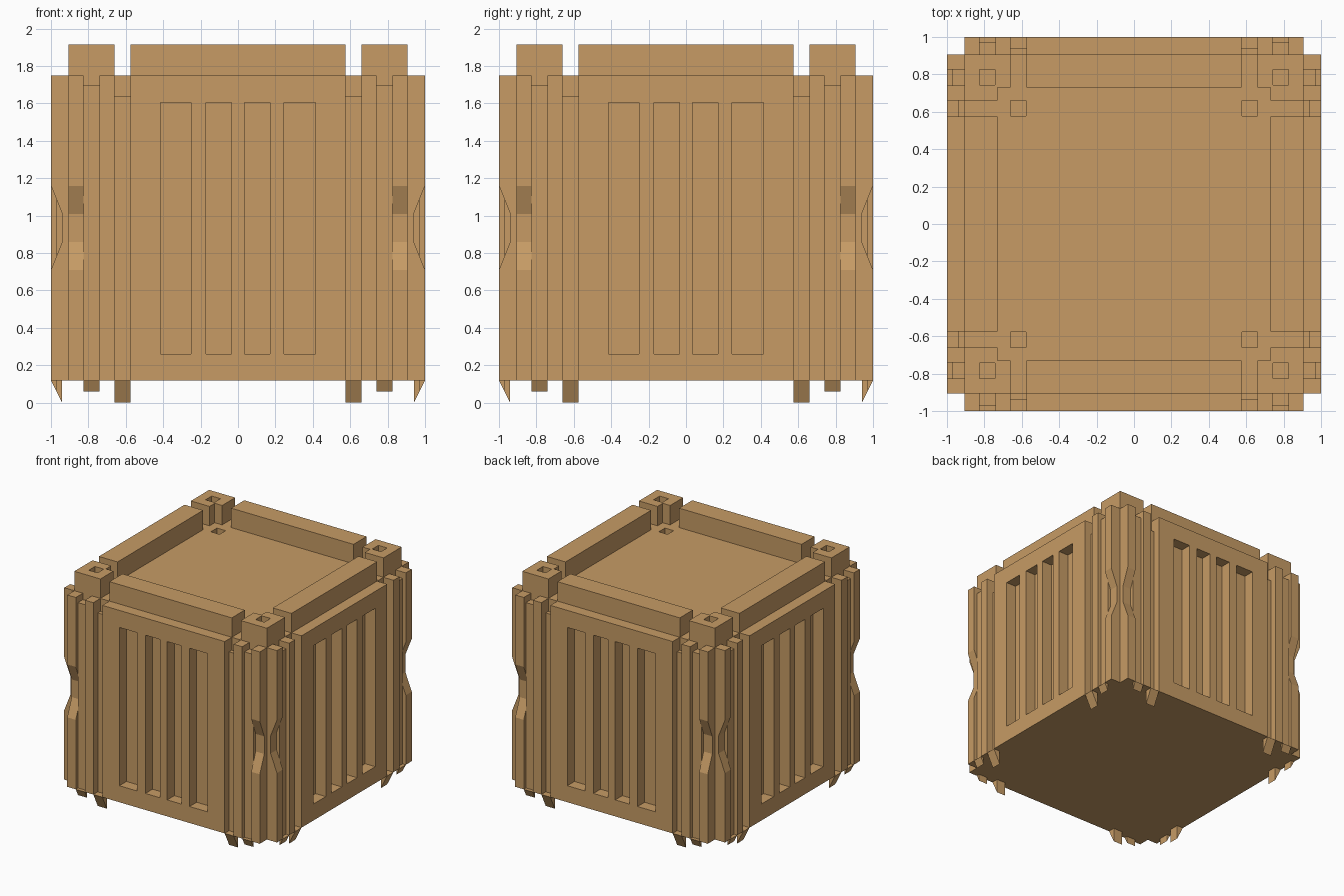
import bpy, bmesh
from math import radians
from mathutils import Matrix, Vector

if "Cube" in bpy.data.objects:
    bpy.data.objects.remove(bpy.data.objects["Cube"])

BOT, TOP, RIM = 0.12, 1.75, 1.915      # body bottom, body top, rim top
CORE, OUT = 0.905, 1.0                 # core half width, outer half width

tan = bpy.data.materials.new("tan")
tan.diffuse_color = (0.57, 0.33, 0.13, 1)
tan.use_nodes = True
tan.node_tree.nodes["Principled BSDF"].inputs["Base Color"].default_value = tan.diffuse_color


def add_prism(bm, loop, step):
    """Extrude a closed loop of points along a vector."""
    face = bm.faces.new([bm.verts.new(p) for p in loop])
    new = bmesh.ops.extrude_face_region(bm, geom=[face])["geom"]
    bmesh.ops.translate(bm, vec=step, verts=[v for v in new if isinstance(v, bmesh.types.BMVert)])


def finish(name, bm, k=0):
    """Turn a bmesh into an object, rotated k quarter turns about z."""
    bmesh.ops.transform(bm, matrix=Matrix.Rotation(radians(90 * k), 4, 'Z'), verts=bm.verts)
    bmesh.ops.recalc_face_normals(bm, faces=bm.faces)
    me = bpy.data.meshes.new(name)
    bm.to_mesh(me)
    bm.free()
    me.materials.append(tan)
    ob = bpy.data.objects.new(name, me)
    bpy.context.collection.objects.link(ob)
    return ob


def side_part(name, pieces, k):
    """Pieces are (profile of (outward, z), start, end) on the front side."""
    bm = bmesh.new()
    for prof, u0, u1 in pieces:
        add_prism(bm, [(u0, -d, z) for d, z in prof], Vector((u1 - u0, 0, 0)))
    return finish(name, bm, k)


def upright(name, loops, z0, z1, k=0):
    """Extrude plan outlines upward."""
    bm = bmesh.new()
    for loop in loops:
        add_prism(bm, [(x, y, z0) for x, y in loop], Vector((0, 0, z1 - z0)))
    return finish(name, bm, k)


def rect(a0, b0, a1, b1):
    return [(a0, b0), (a1, b0), (a1, b1), (a0, b1)]


def cut(ob, cutter):
    mod = ob.modifiers.new("cut", 'BOOLEAN')
    mod.operation, mod.solver, mod.object = 'DIFFERENCE', 'EXACT', cutter
    bpy.context.view_layer.objects.active = ob
    bpy.ops.object.modifier_apply(modifier=mod.name)
    bpy.data.objects.remove(cutter)


def mirrored(prof, a, b):
    return [(prof, a, b), (prof, -b, -a)]


# core box with four small sockets in its lid
core = upright("core_box", [rect(-CORE, -CORE, CORE, CORE)], BOT, TOP)
holes = [rect(min(sx * .578, sx * .66), min(sy * .578, sy * .66),
              max(sx * .578, sx * .66), max(sy * .578, sy * .66))
         for sx in (-1, 1) for sy in (-1, 1)]
cut(core, upright("socket_cutter", holes, TOP - 0.05, TOP + 0.1))

slots = [(-.415, -.25), (-.17, -.035), (.035, .17), (.245, .415)]
notched = [(CORE, BOT), (OUT, BOT), (OUT, .71), (.94, .86), (.94, 1.01),
           (OUT, 1.16), (OUT, TOP), (CORE, TOP)]

for k in range(4):
    # slotted wall panel
    panel = side_part("wall_panel", [(rect(CORE, BOT, OUT, TOP), -.575, .575)], k)
    cut(panel, side_part("slot_cutter", [(rect(.85, .26, 1.1, 1.605), a, b) for a, b in slots], k))

    # vertical posts, notched at the corners, and recessed slats between them
    side_part("notched_posts", mirrored(notched, .825, CORE), k)
    side_part("plain_posts", mirrored(rect(CORE, BOT, OUT, TOP), .66, .74), k)
    side_part("shallow_slats", mirrored(rect(CORE, BOT, .97, 1.695), .74, .825), k)
    side_part("deep_slats", mirrored(rect(CORE, BOT, .94, 1.64), .575, .66), k)

    # wedge feet under the slats
    side_part("large_feet", mirrored([(OUT, BOT), (.94, BOT), (.94, 0)], .575, .66), k)
    side_part("small_feet", mirrored([(OUT, BOT), (.97, BOT), (.97, .06)], .74, .825), k)

    # raised rim bar
    side_part("rim_bar", [(rect(.73, TOP, CORE, RIM), -.575, .575)], k)

    # L-shaped corner block with a socket
    ell = [(.73, .66), (CORE, .66), (CORE, CORE), (.66, CORE), (.66, .73), (.73, .73)]
    block = upright("corner_block", [ell], TOP, RIM, k)
    cut(block, upright("corner_cutter", [rect(.742, .742, .825, .825)], RIM - 0.05, RIM + 0.1, k))
